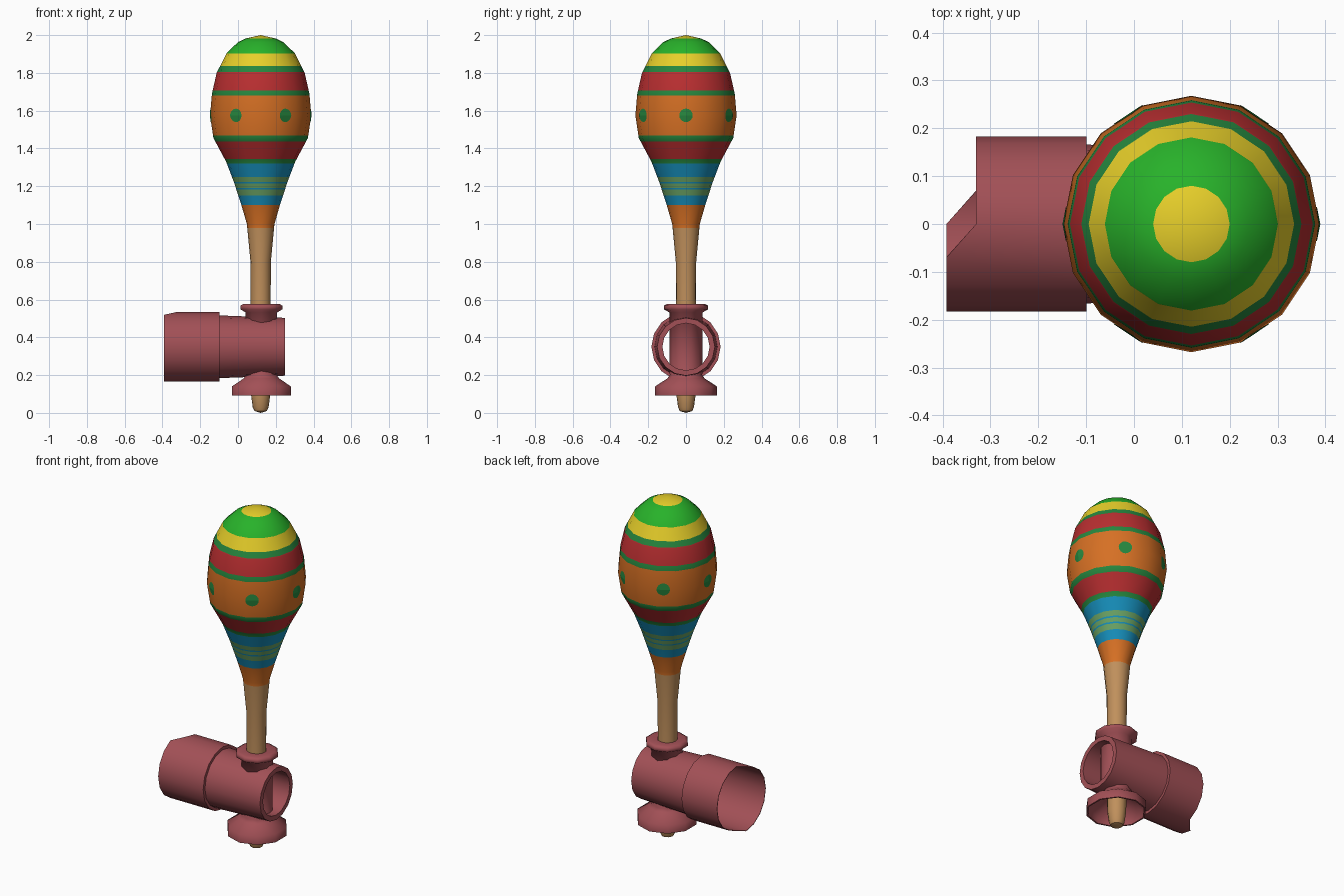
import bpy, bmesh, math
from mathutils import Vector

if "Cube" in bpy.data.objects:
    bpy.data.objects.remove(bpy.data.objects["Cube"])

CX = 0.12      # axis of the shaker
PIPE_Z = 0.35  # axis of the horizontal pipe


def material(name, r, g, b):
    lin = [((c / 255 + 0.055) / 1.055) ** 2.4 for c in (r, g, b)]
    m = bpy.data.materials.new(name)
    m.diffuse_color = (*lin, 1)
    m.use_nodes = True
    m.node_tree.nodes["Principled BSDF"].inputs["Base Color"].default_value = m.diffuse_color
    return m


names = ["yellow", "bright_green", "dark_green", "red", "orange",
         "blue", "sage", "wood", "dusty_red"]
rgb = [(232, 208, 42), (40, 178, 42), (38, 134, 62), (184, 46, 48), (214, 112, 36),
       (22, 142, 186), (106, 162, 100), (192, 144, 92), (162, 80, 86)]
MATS = {n: material(n, *c) for n, c in zip(names, rgb)}


def finish(bm, name, mats, angle=40):
    bmesh.ops.recalc_face_normals(bm, faces=bm.faces)
    me = bpy.data.meshes.new(name)
    bm.to_mesh(me)
    bm.free()
    for m in mats:
        me.materials.append(MATS[m])
    ob = bpy.data.objects.new(name, me)
    bpy.context.collection.objects.link(ob)
    bpy.ops.object.select_all(action='DESELECT')
    ob.select_set(True)
    bpy.context.view_layer.objects.active = ob
    bpy.ops.object.shade_smooth_by_angle(angle=math.radians(angle))
    return ob


def lathe(profile, sides, place, closed=False, start=0.0):
    """Revolve (r, h) points; place(r, angle, h) gives the position."""
    bm = bmesh.new()
    rings = []
    for r, h in profile:
        n = 1 if r < 1e-6 else sides
        rings.append([bm.verts.new(place(r, start + 2 * math.pi * i / sides, h))
                      for i in range(n)])
    pairs = list(zip(rings, rings[1:]))
    if closed:
        pairs.append((rings[-1], rings[0]))
    for a, b in pairs:
        for i in range(sides):
            j = (i + 1) % sides
            vs = [a[i % len(a)], a[j % len(a)], b[j % len(b)], b[i % len(b)]]
            bm.faces.new(list(dict.fromkeys(vs)))
    return bm


def upright(r, a, h):
    return Vector((CX + r * math.cos(a), r * math.sin(a), h))


# Shaker body: one profile, cut at every colour boundary
body = [(0, 0), (0.033, 0.01), (0.042, 0.03), (0.05, 0.09), (0.053, 0.20),
        (0.053, 0.60), (0.054, 0.80), (0.073, 1.0), (0.102, 1.10), (0.141, 1.22),
        (0.183, 1.33), (0.25, 1.455), (0.268, 1.575), (0.258, 1.69), (0.233, 1.80),
        (0.18, 1.905), (0.12, 1.963), (0.08, 1.982), (0, 2.0)]
bands = [(0.98, "wood"), (1.10, "orange"), (1.152, "blue"), (1.183, "sage"),
         (1.191, "blue"), (1.214, "sage"), (1.222, "blue"), (1.25, "sage"),
         (1.32, "blue"), (1.345, "dark_green"), (1.437, "red"), (1.468, "dark_green"),
         (1.68, "orange"), (1.708, "dark_green"), (1.806, "red"),
         (1.836, "dark_green"), (1.903, "yellow"), (1.982, "bright_green"),
         (2.01, "yellow")]


def radius_at(z):
    for (r0, z0), (r1, z1) in zip(body, body[1:]):
        if z0 <= z <= z1:
            return r0 + (r1 - r0) * (z - z0) / (z1 - z0)
    return 0.0


heights = sorted({z for _, z in body} | {z for z, _ in bands if z < 2})
bm = lathe([(radius_at(z), z) for z in heights], 16, upright)
for f in bm.faces:
    z = f.calc_center_median().z
    f.material_index = names.index(next(c for top, c in bands if z < top))
finish(bm, "shaker", names[:8])

# Six round painted dots that follow the faceted surface
step = math.pi / 8


def on_surface(a, z, lift=0.0015):
    flat = math.cos(step / 2) / math.cos(a % step - step / 2)
    return upright(radius_at(z) * flat + lift, a, z)


bm = bmesh.new()
for k in range(6):
    a0, z0, n = k * math.pi / 3, 1.575, 16
    centre = bm.verts.new(on_surface(a0, z0))
    rings = []
    for rad in (0.018, 0.036):
        rings.append([bm.verts.new(on_surface(
            a0 + rad / 0.265 * math.cos(2 * math.pi * i / n),
            z0 + rad * math.sin(2 * math.pi * i / n))) for i in range(n)])
    for i in range(n):
        j = (i + 1) % n
        bm.faces.new((centre, rings[0][i], rings[0][j]))
        bm.faces.new((rings[0][i], rings[1][i], rings[1][j], rings[0][j]))
bm.normal_update()
for f in bm.faces:
    c = f.calc_center_median()
    if f.normal.dot(Vector((c.x - CX, c.y, 0))) < 0:
        f.normal_flip()
me = bpy.data.meshes.new("painted_dots")
bm.to_mesh(me)
bm.free()
me.materials.append(MATS["dark_green"])
bpy.context.collection.objects.link(bpy.data.objects.new("painted_dots", me))


# Horizontal pipe with a wider sleeve whose open end is stepped on one side
def along_x(r, a, h):
    deg = (math.degrees(a) + 180) % 360 - 180
    if h < -0.38 and -70 < deg < 91:
        h = -0.33
    return Vector((h, r * math.cos(a), PIPE_Z + r * math.sin(a)))


pipe = [(0.183, -0.392), (0.183, -0.099), (0.166, -0.099), (0.153, 0.25),
        (0.125, 0.25), (0.125, -0.099), (0.18, -0.099), (0.18, -0.392)]
finish(lathe(pipe, 16, along_x, closed=True), "pipe_and_sleeve", ["dusty_red"], 30)

# Upright socket: top collar, column through the pipe, hollow foot flange
socket = [(0.053, 0.575), (0.1, 0.577), (0.116, 0.568), (0.116, 0.548),
          (0.088, 0.532), (0.086, 0.20), (0.098, 0.183), (0.164, 0.14),
          (0.164, 0.091), (0.155, 0.091), (0.15, 0.13), (0.075, 0.18),
          (0.053, 0.19)]


def socket_place(r, a, h):
    return upright(r, a, h) + Vector((0.004, 0, 0))


finish(lathe(socket, 10, socket_place, start=math.pi / 2), "socket", ["dusty_red"], 62)
